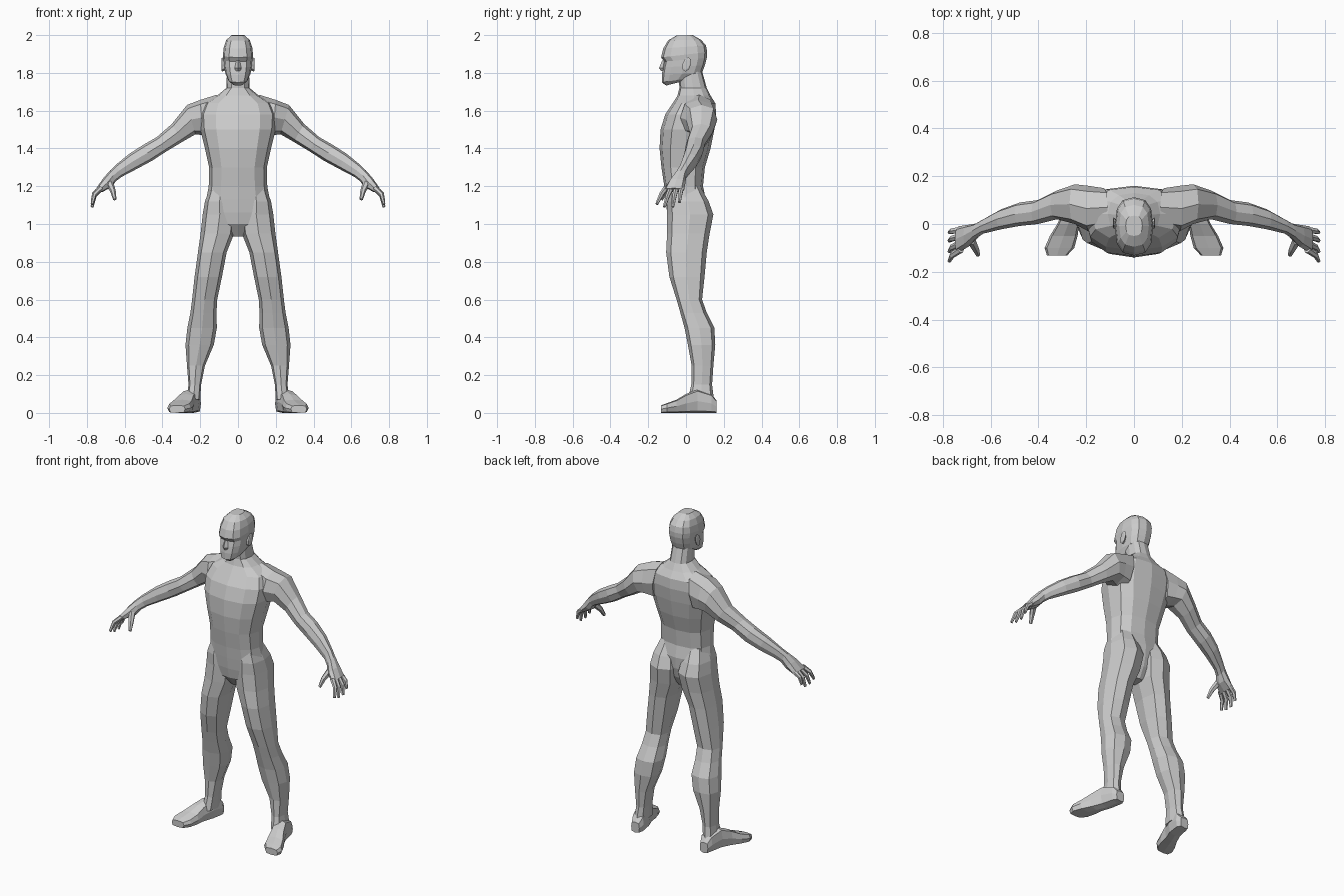
import bpy, bmesh
from math import sin, cos, pi, copysign
from mathutils import Vector as V


def add(name, bm, mirror=False):
    bmesh.ops.recalc_face_normals(bm, faces=bm.faces)
    me = bpy.data.meshes.new(name)
    bm.to_mesh(me)
    bm.free()
    ob = bpy.data.objects.new(name, me)
    bpy.context.collection.objects.link(ob)
    if mirror:
        m = ob.modifiers.new("Mirror", "MIRROR")
        m.use_mirror_merge = False
    return ob


def loft(bm, rings, n=8, p=0.8):
    """Skin rings given as (centre, half axis u, half axis v); p < 1 is boxier."""
    def pw(a):
        return 0 if abs(a) < 1e-6 else copysign(abs(a) ** p, a)
    loops = []
    for c, u, v in rings:
        loops.append([bm.verts.new(V(c) + V(u) * pw(cos(2 * pi * i / n)) + V(v) * pw(sin(2 * pi * i / n)))
                      for i in range(n)])
    for a, b in zip(loops, loops[1:]):
        for i in range(n):
            j = (i + 1) % n
            bm.faces.new((a[i], a[j], b[j], b[i]))
    bm.faces.new(loops[0])
    bm.faces.new(loops[-1])


def level(z, x0, x1, y0, y1):
    return ((x0 + x1) / 2, (y0 + y1) / 2, z), ((x1 - x0) / 2, 0, 0), (0, (y1 - y0) / 2, 0)


def tube(bm, pts, radii, n=6):
    pts = [V(q) for q in pts]
    d = (pts[-1] - pts[0]).normalized()
    u = d.cross(V((0, 1, 0))).normalized()
    w = d.cross(u)
    loft(bm, [(q, u * r, w * r) for q, r in zip(pts, radii)], n, 1)


# Torso and neck: z, half width, front, back
torso = [(0.935, .03, -.04, .05), (1.0, .10, -.09, .085), (1.06, .16, -.10, .10),
         (1.13, .168, -.108, .105), (1.2, .155, -.115, .09), (1.3, .153, -.13, .10),
         (1.4, .175, -.14, .13), (1.5, .20, -.135, .15), (1.58, .205, -.11, .16),
         (1.64, .18, -.07, .155), (1.68, .11, -.045, .13), (1.72, .062, -.035, .11),
         (1.81, .058, -.04, .085)]
bm = bmesh.new()
loft(bm, [level(z, -x, x, a, b) for z, x, a, b in torso], 12, .8)
add("torso", bm)

# Legs: z, inner x, outer x, front, back
leg = [(1.2, .03, .145, -.09, .075), (1.12, .02, .175, -.102, .12), (1.05, .006, .187, -.10, .145),
       (.95, .02, .198, -.10, .125), (.85, .06, .212, -.105, .11), (.72, .085, .23, -.088, .098),
       (.6, .11, .243, -.05, .085), (.53, .114, .252, -.03, .11), (.45, .112, .268, -.008, .15),
       (.36, .128, .278, .01, .155), (.25, .175, .27, .03, .145), (.15, .195, .262, .028, .138),
       (.07, .2, .272, .01, .148)]
bm = bmesh.new()
loft(bm, [level(*r) for r in leg], 8, .75)
add("legs", bm, True)

# Feet, turned outwards: y, centre x, half width, height
foot = [(.162, .236, .028, .065), (.135, .236, .04, .10), (.06, .25, .044, .125), (0, .275, .046, .10),
        (-.05, .294, .058, .07), (-.1, .312, .062, .052), (-.132, .322, .042, .04)]
bm = bmesh.new()
loft(bm, [((x, y, h / 2), (w, 0, 0), (0, 0, h / 2)) for y, x, w, h in foot], 8, .5)
add("feet", bm, True)

# Arms and palms: top x, z, bottom x, z, front, back
arm = [(.11, 1.685, .14, 1.46, -.01, .15), (.20, 1.657, .185, 1.47, -.03, .16),
       (.27, 1.63, .225, 1.475, .0, .166), (.35, 1.53, .295, 1.435, .02, .14),
       (.43, 1.46, .375, 1.387, .0, .10), (.50, 1.42, .455, 1.335, -.008, .09),
       (.575, 1.372, .535, 1.292, -.022, .062), (.645, 1.315, .615, 1.25, -.04, .02),
       (.678, 1.283, .645, 1.228, -.06, .002), (.715, 1.24, .67, 1.195, -.095, -.003),
       (.75, 1.19, .72, 1.168, -.12, -.01)]
bm = bmesh.new()
loft(bm, [(((a + c) / 2, (f + g) / 2, (b + d) / 2), ((a - c) / 2, 0, (b - d) / 2), (0, (g - f) / 2, 0))
          for a, b, c, d, f, g in arm], 8, .8)
add("arms", bm, True)

# Fingers: base y, tip y, tip z
bm = bmesh.new()
for y0, y1, z1 in [(-.107, -.155, 1.105), (-.08, -.115, 1.09), (-.052, -.07, 1.09), (-.025, -.035, 1.115)]:
    base, tip = V((.725, y0, 1.19)), V((.773, y1, z1))
    mid = (base + tip) / 2 + V((.012, 0, .008))
    tube(bm, [base, mid, tip], [.015, .0125, .008])
tube(bm, [(.68, -.07, 1.215), (.662, -.105, 1.175), (.652, -.13, 1.13)], [.02, .015, .009])
add("fingers", bm, True)

# Head, with tilted rings: front y, z, back y, z, half width
head = [(-.105, 1.733, -.02, 1.755, .03), (-.128, 1.75, .04, 1.775, .052), (-.128, 1.79, .085, 1.80, .066),
        (-.122, 1.83, .10, 1.84, .074), (-.115, 1.86, .11, 1.88, .077), (-.132, 1.882, .112, 1.91, .08),
        (-.12, 1.93, .106, 1.945, .075), (-.095, 1.972, .08, 1.975, .062), (-.05, 1.998, .035, 2.0, .035)]
bm = bmesh.new()
loft(bm, [((0, (a + c) / 2, (b + d) / 2), (w, 0, 0), (0, (c - a) / 2, (d - b) / 2))
          for a, b, c, d, w in head], 12, .75)
add("head", bm)

# Nose
bm = bmesh.new()
loft(bm, [((0, -.115, 1.865), (.009, 0, 0), (0, .012, 0)), ((0, -.122, 1.825), (.018, 0, 0), (0, .021, 0)),
          ((0, -.118, 1.81), (.014, 0, 0), (0, .014, 0))], 4, 1)
add("nose", bm)

# Ears
bm = bmesh.new()
loft(bm, [((.07, -.004, 1.842), (0, .016, 0), (0, .006, .03)),
          ((.085, .004, 1.845), (0, .023, 0), (0, .008, .038)),
          ((.088, .004, 1.845), (0, .015, 0), (0, .005, .028))], 8, 1)
add("ears", bm, True)
